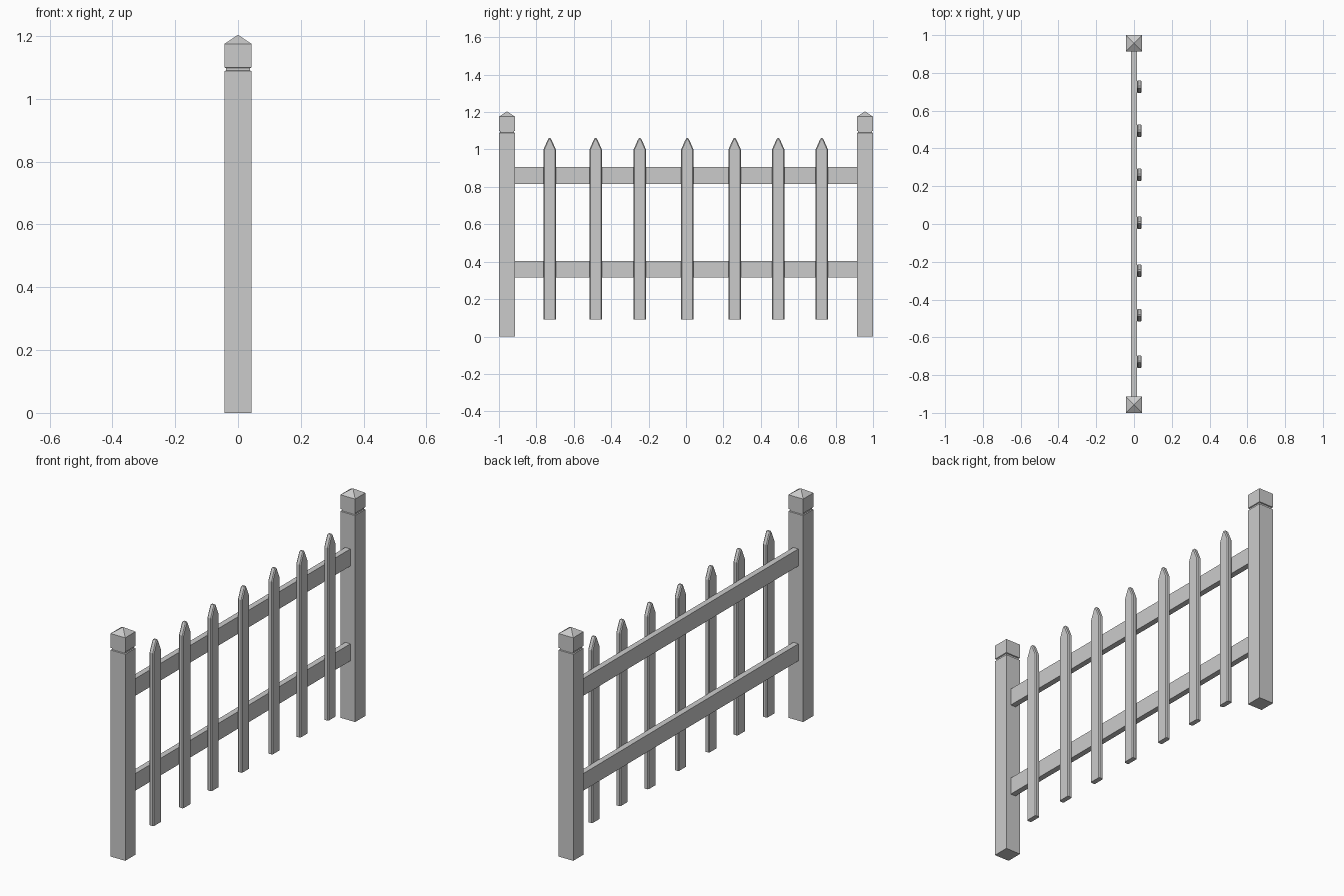
import bpy, bmesh

if "Cube" in bpy.data.objects:
    bpy.data.objects.remove(bpy.data.objects["Cube"])


def make_object(name, bm):
    bmesh.ops.recalc_face_normals(bm, faces=bm.faces)
    mesh = bpy.data.meshes.new(name)
    bm.to_mesh(mesh)
    bm.free()
    obj = bpy.data.objects.new(name, mesh)
    bpy.context.collection.objects.link(obj)
    return obj


def post(name, y):
    # Square sections stacked upward: shaft, groove, cap, pyramid tip
    bm = bmesh.new()
    sections = [(0.043, 0), (0.043, 1.088), (0.038, 1.09), (0.038, 1.098),
                (0.043, 1.10), (0.043, 1.175)]
    rings = [[bm.verts.new((sx * r, y + sy * r, z))
              for sx, sy in ((-1, -1), (1, -1), (1, 1), (-1, 1))]
             for r, z in sections]
    tip = bm.verts.new((0, y, 1.204))
    bm.faces.new(rings[0])
    for i in range(4):
        j = (i + 1) % 4
        for a, b in zip(rings, rings[1:]):
            bm.faces.new((a[i], a[j], b[j], b[i]))
        bm.faces.new((rings[-1][i], rings[-1][j], tip))
    return make_object(name, bm)


def rail(name, z):
    bm = bmesh.new()
    bmesh.ops.create_cube(bm, size=1)
    bmesh.ops.scale(bm, vec=(0.03, 1.828, 0.09), verts=bm.verts)
    bmesh.ops.translate(bm, vec=(0, 0, z), verts=bm.verts)
    return make_object(name, bm)


def picket(name, y):
    # Pointed board outline, extruded, with long edges chamfered
    bm = bmesh.new()
    half = [(0.033, 0.09), (0.033, 1.0), (0.012, 1.048), (0.005, 1.06)]
    outline = half + [(-w, z) for w, z in reversed(half)]
    x0, x1 = 0.015, 0.041
    back = bm.faces.new([bm.verts.new((x0, y + w, z)) for w, z in outline])
    ext = bmesh.ops.extrude_face_region(bm, geom=[back], use_keep_orig=True)
    front = [v for v in ext["geom"] if isinstance(v, bmesh.types.BMVert)]
    bmesh.ops.translate(bm, vec=(x1 - x0, 0, 0), verts=front)
    bmesh.ops.recalc_face_normals(bm, faces=bm.faces)
    edges = [e for e in bm.edges
             if abs(e.verts[0].co.x - e.verts[1].co.x) < 1e-5
             and max(v.co.z for v in e.verts) > 0.1]
    bmesh.ops.bevel(bm, geom=edges, offset=0.005, segments=1,
                    affect='EDGES', clamp_overlap=True)
    return make_object(name, bm)


# End posts
post("post_left", -0.957)
post("post_right", 0.957)

# Horizontal rails between the posts
rail("lower_rail", 0.36)
rail("upper_rail", 0.86)

# Unevenly spaced pickets on the +x side
for n, y in enumerate((-0.729, -0.483, -0.247, 0.007, 0.26, 0.493, 0.726)):
    picket(f"picket_{n + 1}", y)
